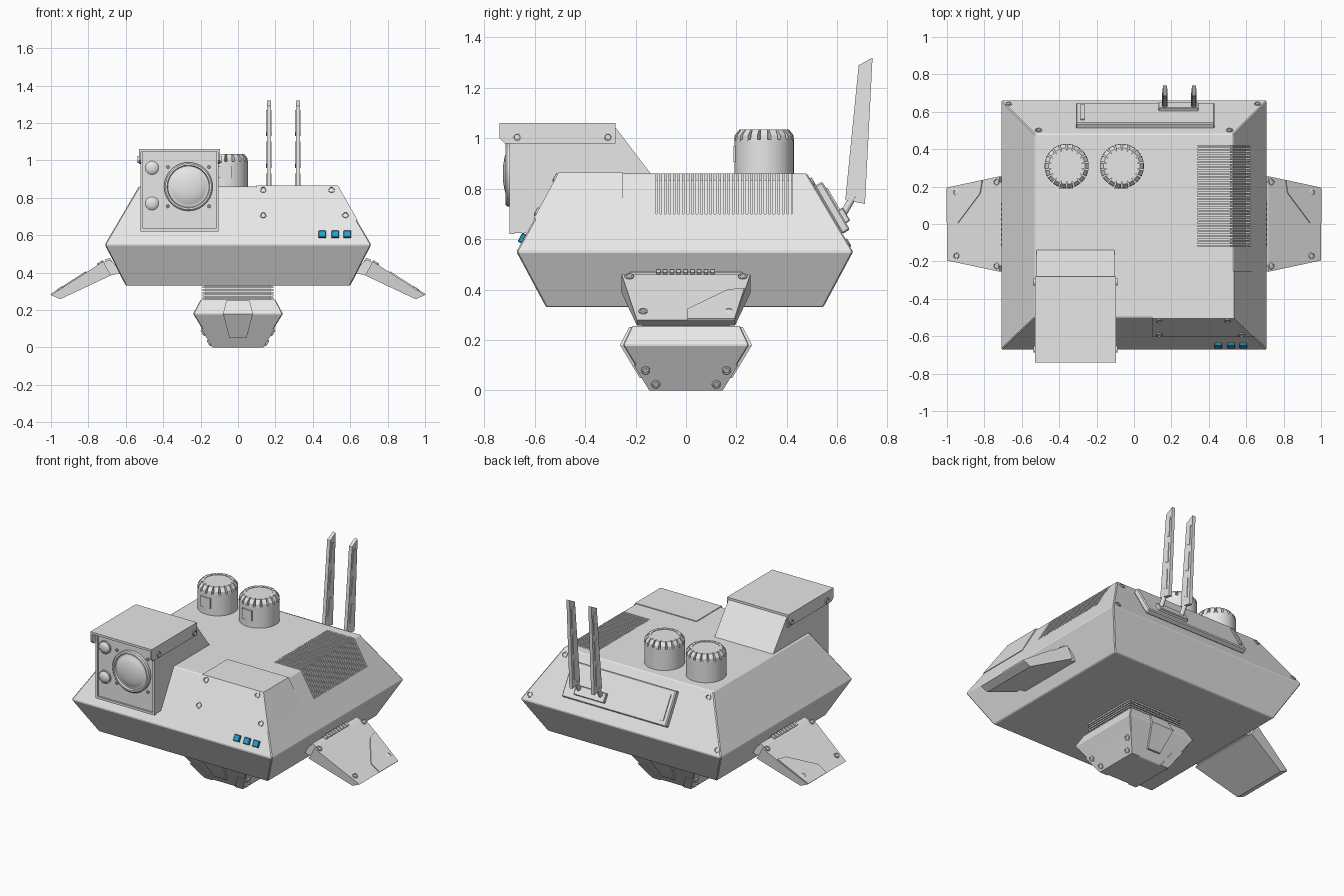
import bpy, bmesh
from math import radians, sin, cos, tau
from mathutils import Vector as V

old = bpy.data.objects.get("Cube")
if old:
    bpy.data.objects.remove(old)


def material(name, rgb):
    m = bpy.data.materials.new(name)
    m.use_nodes = True
    m.diffuse_color = (*rgb, 1)
    m.node_tree.nodes["Principled BSDF"].inputs["Base Color"].default_value = (*rgb, 1)
    return m


GREY = material("hull_grey", (0.8, 0.8, 0.8))
BLUE = material("light_blue", (0.02, 0.36, 0.6))
X, Y, Z = V((1, 0, 0)), V((0, 1, 0)), V((0, 0, 1))


def loft(name, rings, mat=GREY, smooth=False, bevel=0):
    """Skin a stack of equal rings and cap both ends."""
    bm = bmesh.new()
    vs = [[bm.verts.new(p) for p in r] for r in rings]
    n = len(vs[0])
    for a, b in zip(vs, vs[1:]):
        for i in range(n):
            j = (i + 1) % n
            bm.faces.new((a[i], a[j], b[j], b[i]))
    bm.faces.new(vs[0])
    bm.faces.new(vs[-1])
    bmesh.ops.recalc_face_normals(bm, faces=bm.faces[:])
    if bevel:
        bmesh.ops.bevel(bm, geom=bm.edges[:], offset=bevel, segments=1, affect='EDGES')
    me = bpy.data.meshes.new(name)
    bm.to_mesh(me)
    bm.free()
    me.materials.append(mat)
    ob = bpy.data.objects.new(name, me)
    bpy.context.collection.objects.link(ob)
    if smooth:
        bpy.ops.object.select_all(action='DESELECT')
        ob.select_set(True)
        bpy.context.view_layer.objects.active = ob
        bpy.ops.object.shade_smooth_by_angle(angle=radians(35))
    return ob


def quad(x0, x1, y0, y1, z):
    return [V((x0, y0, z)), V((x1, y0, z)), V((x1, y1, z)), V((x0, y1, z))]


def box(name, x0, x1, y0, y1, z0, z1, bevel=0):
    return loft(name, [quad(x0, x1, y0, y1, z0), quad(x0, x1, y0, y1, z1)], bevel=bevel)


def slab(name, poly, o, u, v, depth, mat=GREY, bevel=0):
    """Extrude a flat outline lying in the u, v plane at o."""
    base = [V(o) + u * a + v * b for a, b in poly]
    n = u.cross(v).normalized() * depth
    return loft(name, [base, [p + n for p in base]], mat, bevel=bevel)


def rect(a0, a1, b0, b1):
    return [(a0, b0), (a1, b0), (a1, b1), (a0, b1)]


def lathe(name, prof, o, axis, segs=32):
    """Turn a radius, height profile round an axis."""
    q = Z.rotation_difference(V(axis).normalized())
    rings = [[V(o) + q @ V((r * cos(tau * i / segs), r * sin(tau * i / segs), h))
              for i in range(segs)] for r, h in prof]
    return loft(name, rings, smooth=True)


def bolt(o, axis, r=0.018):
    lathe("bolt", [(r, -.004), (r, .006), (r * .7, .008), (r * .6, .002)], o, axis, 12)


# Main hull
hull = loft("hull", [quad(-.60, .60, -.555, .545, .33), quad(-.712, .712, -.673, .663, .55),
                     quad(-.53, .53, -.50, .48, .86)], bevel=.005)


def front_y(z):
    return -.67 + .17 * (z - .55) / .31


def back_y(z):
    return .66 - .18 * (z - .55) / .31


front_n, front_v = V((0, -.31, .17)).normalized(), V((0, .17, .31)).normalized()
back_n, back_v = V((0, .31, .18)).normalized(), V((0, -.18, .31)).normalized()

# Vent pocket and slats wrapping over the shoulder
cutter = slab("vent_cutter", [(.34, .835), (.34, .92), (.6, .92), (.75, .70), (.597, .70), (.515, .835)],
              (0, .42, 0), X, Z, .54)
cutter.hide_render = True
mod = hull.modifiers.new("vent_pocket", 'BOOLEAN')
mod.object = cutter
mod.solver = 'EXACT'
bpy.ops.object.select_all(action='DESELECT')
hull.select_set(True)
bpy.context.view_layer.objects.active = hull
bpy.ops.object.modifier_apply(modifier=mod.name)
bpy.data.objects.remove(cutter)
for i in range(30):
    slab("vent_slat", [(.34, .83), (.34, .86), (.53, .86), (.623, .70), (.59, .70), (.51, .83)],
         (0, .418 - i * .018, 0), X, Z, .011)

# Raised corner cover with bolts
loft("corner_cover", [quad(.10, .640, -.605, -.25, .68), quad(.10, .535, -.505, -.25, .865)])
for x, z in ((.135, .84), (.135, .705), (.575, .705), (.50, .84)):
    bolt(V((x, front_y(z), z)) + front_n * .006, front_n)

# Blue indicator lights
for x in (.45, .52, .585):
    slab("indicator_light", rect(-.02, .02, -.02, .02), (x, front_y(.6), .6), X, front_v,
         .018, BLUE, bevel=.003)

# Camera housing, hood and face frame
slab("camera_housing", [(-.69, .625), (-.60, .625), (-.14, .80), (-.14, .86), (-.285, 1.05), (-.69, 1.05)],
     (-.52, 0, 0), Y, Z, .415)
box("camera_hood", -.53, -.095, -.74, -.28, 1.046, 1.06)
for x in (-.53, -.107):
    slab("hood_side", [(-.74, 1.05), (-.74, 1.0), (-.72, .98), (-.28, .98), (-.28, 1.05)],
         (x, 0, 0), Y, Z, .012)
for x, out in ((-.53, -1), (-.095, 1)):
    for y in (-.67, -.31):
        bolt((x, y, 1.005), (out, 0, 0))
for x in (-.522, -.118):
    box("face_frame_side", x, x + .015, -.70, -.68, .62, 1.05)
box("face_frame_bottom", -.522, -.103, -.70, -.68, .62, .635)

# Lenses
lathe("main_lens", [(.13, 0), (.13, .02), (.123, .026), (.114, .026), (.110, .014), (.103, .014),
                    (.09, .022), (.065, .030), (.035, .035), (.005, .036)],
      (-.265, -.69, .86), (0, -1, 0), 40)
for z in (.96, .77):
    lathe("small_lens", [(.042, 0), (.042, .008), (.036, .008), (.028, .016), (.014, .020), (.002, .021)],
          (-.46, -.69, z), (0, -1, 0), 24)
for dx in (-.11, .11):
    for dz in (-.105, .105):
        bolt((-.265 + dx, -.69, .86 + dz), (0, -1, 0), .009)

# Two turrets with toothed caps
for cx in (-.36, -.065):
    c = V((cx, .31, 0))
    lathe("turret", [(.118, .84), (.118, .995), (.084, .995), (.084, 1.032)], c, Z, 36)
    for i in range(18):
        t = tau * i / 18
        u = V((cos(t), sin(t), 0))
        side = u.cross(Z)
        slab("turret_tooth", [(.078, .99), (.118, .99), (.116, 1.012), (.097, 1.035), (.078, 1.035)],
             c - side * -.014, u, Z, -.028)
    box("turret_hatch", cx - .04, cx + .03, .188, .23, .905, .97)

# Rear equipment panel and corner bolts
slab("rear_panel", rect(-.43, .31, 0, .22), (0, back_y(.62), .62), -X, back_v, .036, bevel=.006)
slab("antenna_mount", rect(-.345, -.13, .03, .09), (0, back_y(.62), .62), -X, back_v, .055, bevel=.004)
slab("panel_handle", rect(.265, .285, .03, .19), (0, back_y(.62), .62), -X, back_v, .042)
for x, z in ((-.67, .584), (.66, .584), (-.51, .826), (.51, .826)):
    bolt(V((x, back_y(z), z)), back_n)

# Twin blade antennas
for x in (.165, .32):
    lathe("antenna_stem", [(.014, 0), (.014, .10)], (x, .615, .685), (0, .035, .06), 12)
    slab("antenna_blade", [(.632, .755), (.71, .74), (.74, 1.32), (.685, 1.29)],
         (x - .011, 0, 0), Y, Z, .022)
    for z in (.81, .98, 1.15):
        y = .668 + .07 * (z - .75)
        slab("antenna_plate", [(y - .015, z), (y + .02, z - .02), (y + .028, z + .11), (y + .004, z + .12)],
             (x - .015, 0, 0), Y, Z, .03)

# Side fins on hinges
for s in (-1, 1):
    def ring(xt, zt, xb, zb, h):
        return [V((s * xt, -h, zt)), V((s * xt, h, zt)), V((s * xb, h, zb)), V((s * xb, -h, zb))]
    loft("side_fin", [ring(.72, .46, .68, .385, .255), ring(1.0, .28, .95, .258, .195)])
    slab("fin_hinge", [(.62, .40), (.685, .47), (.722, .455), (.68, .385)],
         (0, .225, 0), X * s, Z, .45 * s)
    for i in range(9):
        y = -.11 + i * .027
        slab("hinge_rib", [(.66, .44), (.686, .48), (.712, .468), (.69, .43)],
             (0, y + .008, 0), X * s, Z, .016 * s)
    top = V((s, 0, -.18 / .28))
    slab("fin_plate", [(.28, .005), (.22, .005), (.10, .165), (.09, .232), (.28, .192)],
         (s * .72, 0, .46), top, Y, .006 * s)
    for a, y in ((.015, .225), (.23, .17), (.23, -.17), (.015, -.225)):
        bolt(V((s * .72, y, .46)) + top * a, (s * .643, 0, 1))

# Ribbed neck
box("neck_core", -.175, .175, -.175, .175, .24, .34)
for i in range(5):
    z = .258 + i * .015
    box("neck_rib", -.19, .19, -.19, .19, z, z + .009)

# Lower sensor head
loft("lower_head", [quad(-.13, .13, -.14, .14, 0), quad(-.24, .24, -.25, .25, .18),
                    quad(-.20, .20, -.215, .215, .255)], bevel=.004)
loft("head_window", [quad(-.045, .045, -.184, .184, .05), quad(-.08, .08, -.262, .262, .18),
                     quad(-.062, .062, -.225, .225, .252)])
for s in (-1, 1):
    loft("head_side_cover", [quad(s * .08, s * .137, -.146, .146, 0), quad(s * .14, s * .197, -.207, .207, .1)])
    for y, z in ((.16, .08), (.12, .025)):
        for side in (-1, 1):
            bolt((s * (.137 + .6 * z), side * y, z), (s * .18, 0, -.11))
